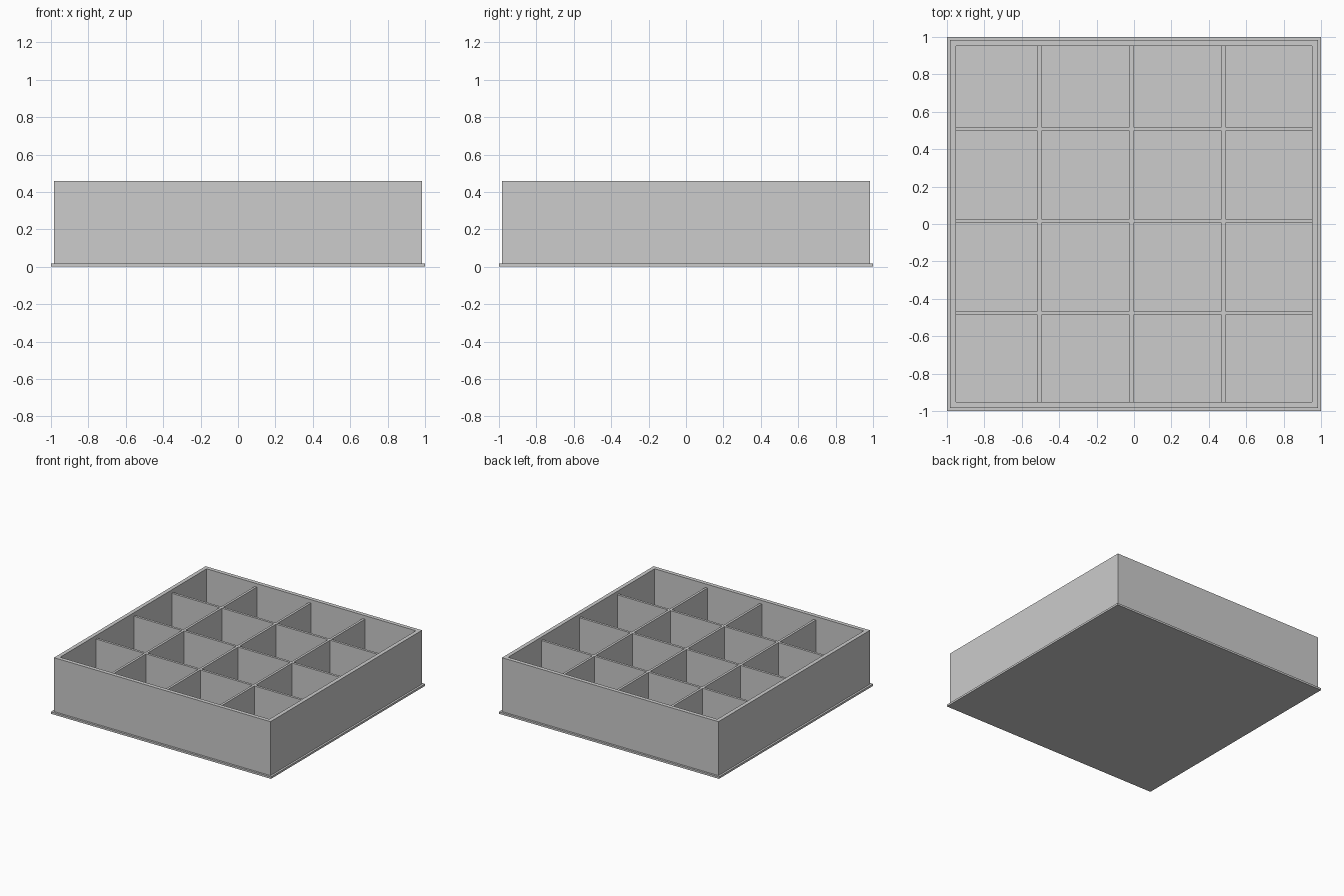
import bpy

cube = bpy.data.objects.get("Cube")
if cube:
    bpy.data.objects.remove(cube, do_unlink=True)

MM = 2 / 122            # model units per millimetre
BASE, WALL, RIB = 1, 2, 1.2
OUTER, HEIGHT, RIB_TOP = 120, 28, 26.25
HALF = OUTER / 2
INNER = HALF - WALL

grey = bpy.data.materials.new("light grey plastic")
grey.use_nodes = True
colour = (0.604, 0.604, 0.604, 1)
grey.diffuse_color = colour
grey.node_tree.nodes["Principled BSDF"].inputs["Base Color"].default_value = colour


def box(name, x, y, z):
    """Axis-aligned box from (low, high) ranges in millimetres."""
    bpy.ops.mesh.primitive_cube_add(size=1)
    ob = bpy.context.object
    ob.name = name
    for v in ob.data.vertices:
        v.co = [(lo + hi) / 2 * MM + c * (hi - lo) * MM
                for c, (lo, hi) in zip(v.co, (x, y, z))]
    ob.data.materials.append(grey)
    return ob


def cut(target, cutter, operation):
    mod = target.modifiers.new(operation.lower(), "BOOLEAN")
    mod.operation = operation
    mod.solver = "EXACT"
    mod.object = cutter
    bpy.context.view_layer.objects.active = target
    bpy.ops.object.modifier_apply(modifier=mod.name)
    bpy.data.objects.remove(cutter, do_unlink=True)


# Floor plate with a small lip all round
edge = (-HALF - 1, HALF + 1)
box("base_plate", edge, edge, (0, BASE))

# Square outer wall, open at the top
span = (-HALF, HALF)
hole = (-INNER, INNER)
wall = box("outer_wall", span, span, (BASE, HEIGHT))
cut(wall, box("cavity", hole, hole, (BASE - 5, HEIGHT + 5)), "DIFFERENCE")

# Crossing dividers, slightly lower than the wall, joined into one grid
inside = (-INNER, INNER)
z = (BASE, RIB_TOP)
ribs = []
for i in (-1, 0, 1):
    x, y = i * 30 - 0.8, i * 30 + 1
    ribs.append(box("divider", (x - RIB / 2, x + RIB / 2), inside, z))
    ribs.append(box("divider", inside, (y - RIB / 2, y + RIB / 2), z))
grid = ribs[0]
grid.name = "divider_grid"
for rib in ribs[1:]:
    cut(grid, rib, "UNION")
